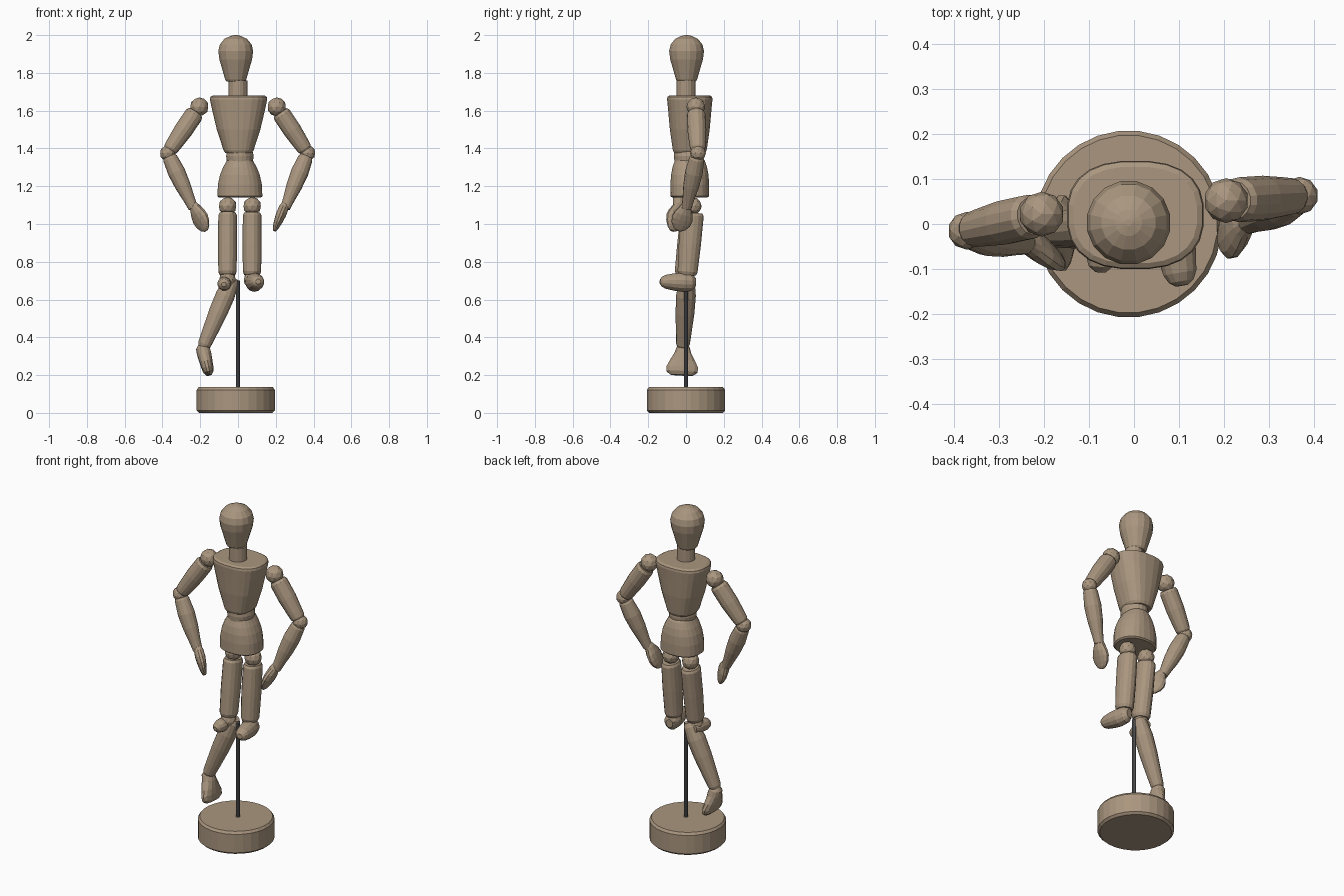
import bpy, bmesh, math
from mathutils import Vector


def material(name, col):
    m = bpy.data.materials.new(name)
    m.diffuse_color = (*col, 1)
    return m


WOOD = material("pale_wood", (0.40, 0.305, 0.212))
STEEL = material("grey_metal", (0.15, 0.15, 0.15))


def finish(bm, name, mat):
    bmesh.ops.recalc_face_normals(bm, faces=bm.faces)
    me = bpy.data.meshes.new(name)
    bm.to_mesh(me)
    bm.free()
    me.materials.append(mat)
    ob = bpy.data.objects.new(name, me)
    bpy.context.collection.objects.link(ob)
    return ob


def loft(name, a, b, profile, hint=(1, 0, 0), n=16, power=2.0, mat=WOOD):
    """Rings (t, half width along hint, half depth) from a to b, capped."""
    a, b = Vector(a), Vector(b)
    axis = (b - a).normalized()
    u = Vector(hint)
    u = (u - axis * u.dot(axis)).normalized()
    v = axis.cross(u)
    bm = bmesh.new()
    rings = []
    for t, ru, rv in profile:
        ring = []
        for i in range(n):
            ang = 2 * math.pi * (i + 0.5) / n
            c, s = math.cos(ang), math.sin(ang)
            c = math.copysign(abs(c) ** (2 / power), c)
            s = math.copysign(abs(s) ** (2 / power), s)
            ring.append(bm.verts.new(a.lerp(b, t) + u * c * ru + v * s * rv))
        rings.append(ring)
    for r, q in zip(rings, rings[1:]):
        for i in range(n):
            j = (i + 1) % n
            bm.faces.new((r[i], r[j], q[j], q[i]))
    bm.faces.new(rings[0])
    bm.faces.new(rings[-1])
    return finish(bm, name, mat)


def upright(name, x, y, profile, **kw):
    """Vertical loft where the first profile value is the height z."""
    return loft(name, (x, y, 0), (x, y, 1), profile, **kw)


def ball(name, p, r):
    bm = bmesh.new()
    bmesh.ops.create_icosphere(bm, subdivisions=2, radius=r)
    bmesh.ops.translate(bm, verts=bm.verts, vec=p)
    return finish(bm, name, WOOD)


def rnd(*pairs):
    return [(t, r, r) for t, r in pairs]


# stand
upright("base", -0.012, 0, rnd((0, .195), (.012, .208), (.122, .208), (.136, .198)), n=28)
upright("support_rod", 0, 0, rnd((.13, .011), (.70, .011)), n=10, mat=STEEL)

# head and neck
upright("head", -.012, .003, rnd((1.755, .05), (1.765, .057), (1.82, .073), (1.87, .088), (1.915, .094),
                                 (1.95, .086), (1.98, .061), (1.995, .03), (2.0, .008)))
upright("neck", 0, 0, rnd((1.66, .05), (1.76, .05)))

# torso, waist and pelvis
upright("chest", .003, .02, [(1.375, .07, .083), (1.39, .08, .09), (1.5, .116, .106), (1.6, .14, .115),
                             (1.66, .153, .121), (1.673, .15, .119), (1.68, .138, .108)], n=24, power=2.5)
upright("waist", .01, .015, [(1.32, .068, .076), (1.36, .074, .08), (1.385, .068, .078)], n=20)
upright("pelvis", .01, .02, [(1.14, .112, .094), (1.147, .12, .102), (1.21, .117, .103), (1.26, .106, .1),
                             (1.30, .09, .092), (1.335, .07, .08), (1.345, .062, .072)], n=24, power=2.3)

# arms: shoulder, elbow, wrist, fingertip and hand width direction
ARMS = {
    "right": ((-.205, .022, 1.62), (-.372, -.015, 1.375), (-.237, -.042, 1.085), (-.168, -.075, .965), (1, -1, 0)),
    "left": ((.205, .052, 1.62), (.368, .063, 1.375), (.25, .003, 1.085), (.193, -.038, .965), (0, 1, 0)),
}
for side, (sh, el, wr, tip, hint) in ARMS.items():
    ball(side + "_shoulder", sh, .05)
    ball(side + "_elbow", el, .042)
    loft(side + "_upper_arm", sh, el, rnd((.12, .042), (.17, .05), (.5, .05), (.8, .043), (.9, .04), (.94, .034)), n=14)
    loft(side + "_forearm", el, wr, rnd((.06, .034), (.1, .04), (.35, .047), (.6, .042), (.85, .031), (1, .026)), n=14)
    loft(side + "_hand", Vector(wr) + Vector((0, 0, .02)), tip,
         [(0, .022, .02), (.12, .03, .026), (.35, .05, .028), (.55, .058, .025), (.75, .052, .02),
          (.92, .034, .014), (1, .014, .008)], hint=hint, n=12)

# thighs with hip and knee balls
for side, hip, knee in (("right", (-.055, .035, 1.07), (-.056, -.01, .72)),
                        ("left", (.075, .035, 1.07), (.074, .006, .72))):
    ball(side + "_hip", (hip[0], hip[1], 1.095), .048)
    ball(side + "_knee", (knee[0], knee[1], .705), .045)
    loft(side + "_thigh", hip, knee,
         [(.03, .043, .054), (.07, .05, .062), (.5, .052, .06), (.92, .049, .054), (.97, .042, .047)])

# lower right leg with its knee cap and hanging foot
loft("right_knee_cap", (-.068, .03, .69), (-.075, -.107, .68),
     rnd((0, .025), (.3, .036), (.7, .036), (.9, .028), (1, .012)), n=12)
loft("right_calf", (-.028, .006, .715), (-.185, -.017, .345),
     rnd((0, .03), (.06, .042), (.25, .052), (.5, .05), (.8, .041), (.95, .036), (1, .028)), n=14)
loft("right_foot", (-.192, -.014, .365), (-.152, -.022, .2),
     [(0, .02, .018), (.12, .036, .036), (.3, .045, .038), (.55, .069, .035), (.75, .086, .032),
      (.9, .084, .027), (1, .06, .014)], hint=(0, 1, 0), n=14)

# raised left foot pointing forward
loft("left_foot", (.075, .05, .69), (.107, -.137, .695),
     [(0, .02, .025), (.12, .04, .046), (.35, .047, .051), (.6, .045, .046), (.85, .038, .036), (.95, .028, .026),
      (1, .014, .014)], n=14)
